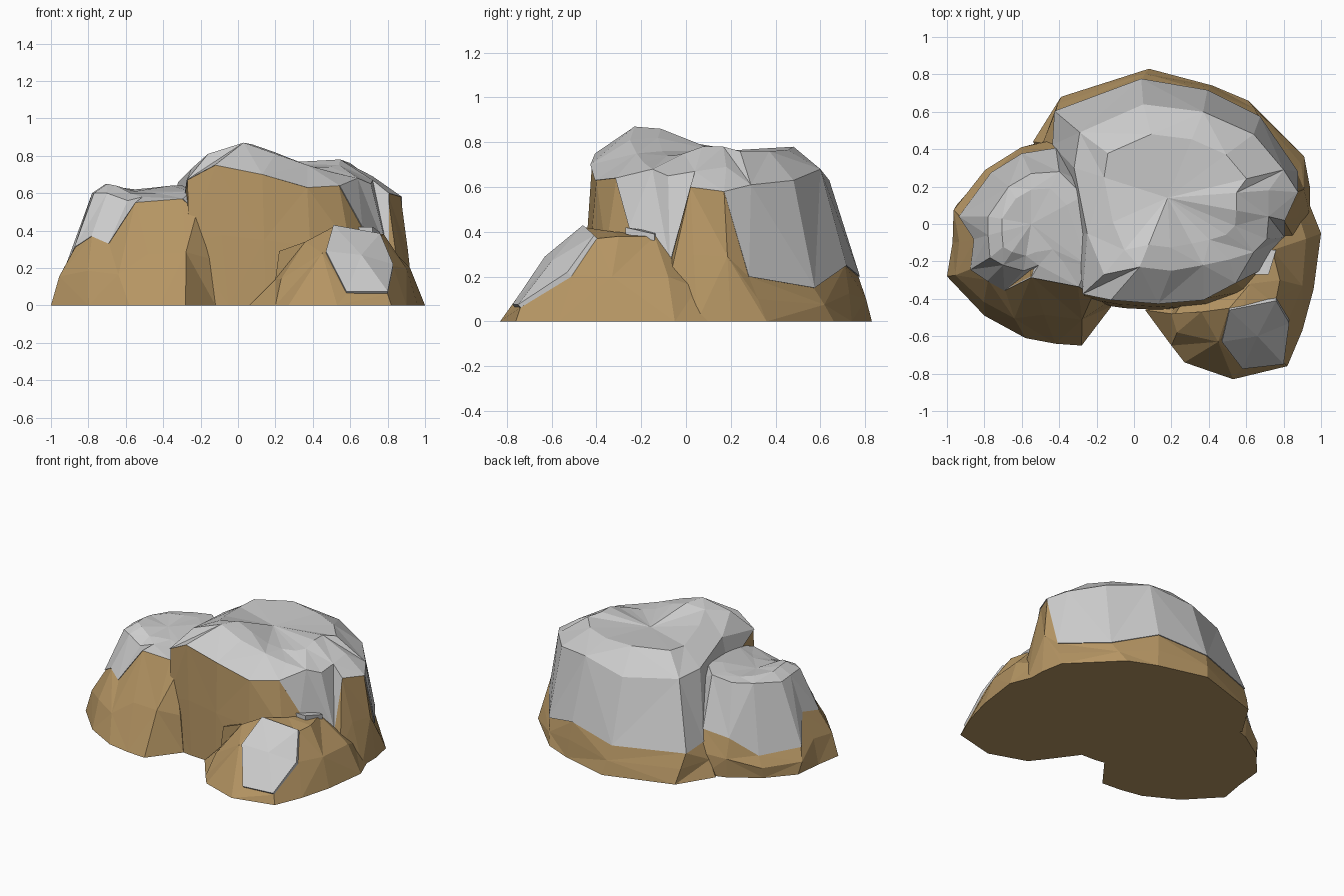
import bpy
from mathutils import Vector as V

brown = bpy.data.materials.new("brown_stone")
brown.diffuse_color = (0.46, 0.30, 0.125, 1)


def make(name, verts, faces, mat=None):
    me = bpy.data.meshes.new(name)
    me.from_pydata([tuple(v) for v in verts], [], faces)
    me.validate()
    ob = bpy.data.objects.new(name, me)
    bpy.context.collection.objects.link(ob)
    if mat:
        me.materials.append(mat)
    return ob


def loft(name, rings, top, mat=None, bottom=True):
    # stacked rings closed by a fan to the top point
    n = len(rings[0])
    verts = [p for r in rings for p in r] + [V(top)]
    faces = [tuple(range(n))[::-1]] if bottom else []
    for k in range(len(rings) - 1):
        for i in range(n):
            j = (i + 1) % n
            a, b, c, d = k*n + i, k*n + j, (k+1)*n + j, (k+1)*n + i
            faces += [(a, b, c), (a, c, d)] if (i + k) % 2 else [(a, b, d), (b, c, d)]
    m = (len(rings) - 1) * n
    faces += [(m + i, m + (i + 1) % n, len(verts) - 1) for i in range(n)]
    return make(name, verts, faces, mat)


def split(cols):
    # each column: base x y, cap edge x y z, shoulder x y z
    return ([V((c[0], c[1], 0)) for c in cols],
            [V(c[2:5]) for c in cols], [V(c[5:8]) for c in cols])


def grow(ring, centre, amount):
    out = []
    for p in ring:
        d = V((p.x - centre[0], p.y - centre[1], 0)).normalized()
        out.append(p + d * amount)
    return out


def rock_with_cap(name, cols, top, inner_z, bulge):
    base, edge, shoulder = split(cols)
    mid = grow([b.lerp(e, 0.5) for b, e in zip(base, edge)], top, bulge)
    loft(name + "_body", [base, mid, edge], (top[0], top[1], 0.5), brown)
    inner = []
    for s, z in zip(shoulder, inner_z):
        p = s.lerp(V(top), 0.32)
        inner.append(V((p.x, p.y, z)))
    lip = grow(edge, top, 0.007)
    loft(name + "_cap", [edge, lip, shoulder, inner], top, bottom=False)


# large rear rock
main = [
    (-.25, -.42, -.27, -.37, .67, -.16, -.27, .81),
    (-.05, -.45, -.12, -.40, .75, .03, -.23, .87),
    (.15, -.46, .13, -.42, .70, .20, -.25, .81),
    (.40, -.45, .37, -.40, .63, .37, -.22, .75),
    (.65, -.40, .54, -.31, .64, .51, -.19, .71),
    (.80, -.30, .66, -.25, .42, .64, -.15, .68),
    (.92, -.10, .80, -.07, .26, .71, -.08, .65),
    (.94, .05, .80, .02, .60, .72, .04, .67),
    (.94, .20, .87, .17, .58, .72, .18, .69),
    (.91, .36, .87, .28, .20, .80, .29, .61),
    (.61, .66, .67, .57, .15, .64, .48, .63),
    (.42, .74, .39, .71, .25, .37, .60, .68),
    (.08, .83, .04, .77, .20, .05, .64, .63),
    (-.39, .68, -.42, .60, .20, -.29, .49, .65),
    (-.54, .44, -.43, .42, .22, -.32, .30, .66),
    (-.30, .00, -.29, -.05, .52, -.25, -.05, .73)]
rock_with_cap("rear_rock", main, (.18, .14, .76),
              [.84, .86, .82, .76, .74, .74, .75, .78, .78, .76, .76, .765, .78, .77, .76, .80], .004)

# left rock
left = [
    (-1.0, -.28, -.87, -.24, .31, -.77, -.18, .60),
    (-.80, -.49, -.78, -.30, .37, -.70, -.22, .60),
    (-.58, -.61, -.69, -.35, .33, -.59, -.25, .56),
    (-.42, -.64, -.55, -.28, .55, -.51, -.22, .58),
    (-.28, -.65, -.30, -.33, .57, -.38, -.20, .59),
    (-.12, -.44, -.22, -.38, .50, -.25, -.22, .61),
    (-.20, .20, -.22, .20, .50, -.27, .15, .64),
    (-.45, .45, -.42, .40, .30, -.40, .28, .63),
    (-.60, .40, -.60, .37, .27, -.55, .27, .61),
    (-.80, .27, -.76, .27, .15, -.67, .20, .61),
    (-.95, .10, -.93, .04, .17, -.78, .04, .59),
    (-.97, -.10, -.85, -.08, .35, -.78, -.06, .60)]
rock_with_cap("left_rock", left, (-.55, .0, .61),
              [.65, .64, .60, .60, .60, .61, .64, .63, .62, .63, .64, .65], .025)

# small front right rock
right = [
    (.06, -.46, .20, -.48, .14, .22, -.48, .29),
    (.20, -.65, .23, -.58, .14, .36, -.47, .34),
    (.27, -.74, .45, -.63, .28, .51, -.45, .42),
    (.53, -.83, .58, -.77, .06, .58, -.45, .41),
    (.82, -.76, .80, -.74, .06, .74, -.42, .37),
    (.90, -.57, .83, -.50, .21, .76, -.40, .37),
    (.96, -.35, .90, -.33, .20, .78, -.30, .38),
    (1.0, -.05, .92, -.08, .20, .74, -.14, .38),
    (.90, .20, .88, .05, .15, .70, -.05, .38),
    (.30, -.20, .30, -.20, .15, .40, -.20, .30)]
loft("front_right_rock", split(right), (.62, -.32, .40), brown)

# tilted grey facet on the small rock, with a thin lip
face = [V(p) for p in [(.51, -.46, .43), (.47, -.63, .29), (.58, -.775, .075),
                       (.80, -.75, .075), (.83, -.53, .22), (.76, -.41, .385)]]
lower = [p + V((0, .03, -.03)) for p in face]
loft("front_facet_cap", [lower, face], (.66, -.60, .27))

# small grey patch on top of the small rock
patch = [V(p) for p in [(.64, -.27, .42), (.72, -.27, .42), (.76, -.14, .39), (.68, -.13, .40)]]
loft("top_patch_cap", [[p - V((0, 0, .03)) for p in patch], patch], (.70, -.20, .41))
